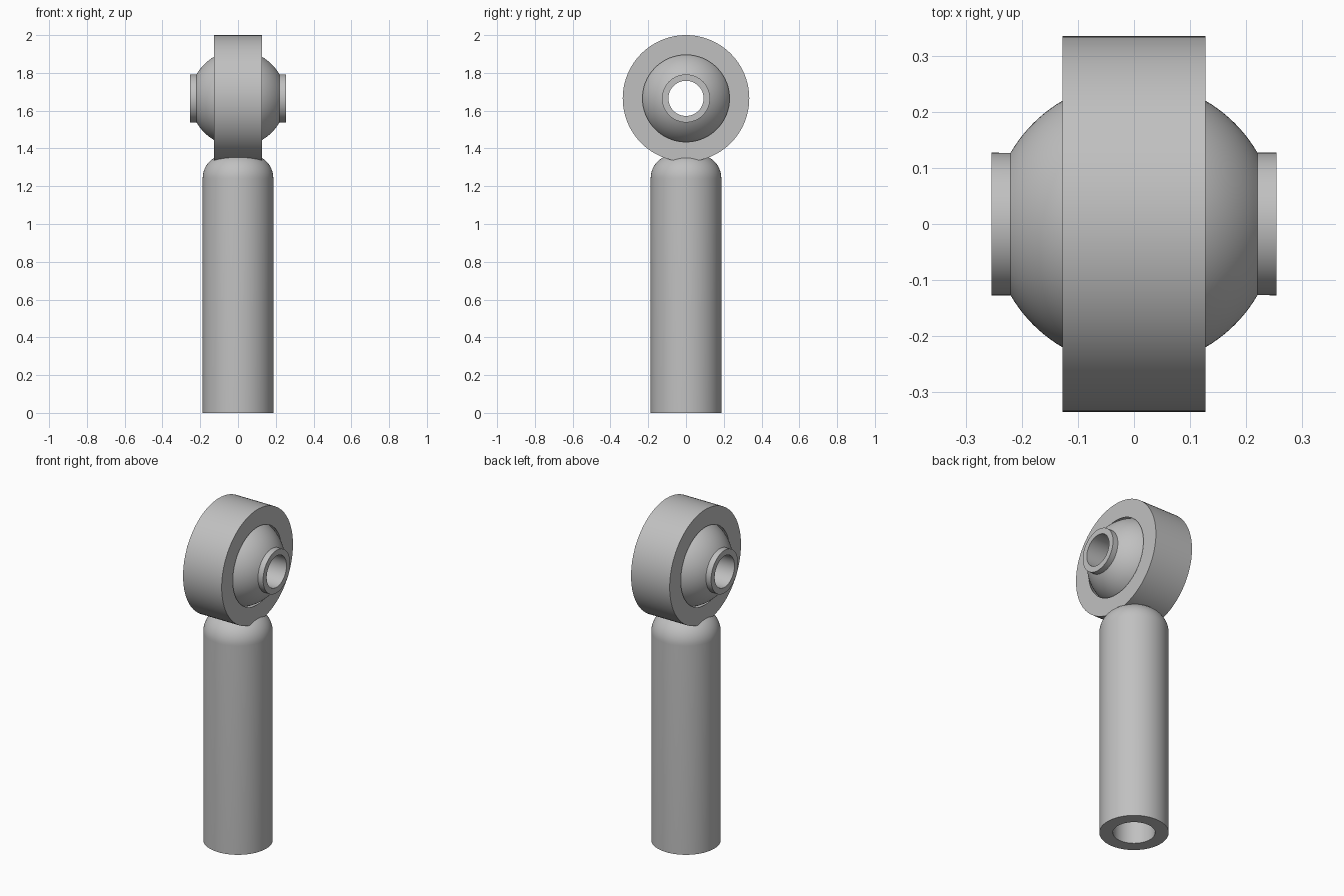
import bpy, bmesh
from math import sin, cos, pi, asin, radians
from mathutils import Vector

cube = bpy.data.objects.get("Cube")
if cube:
    bpy.data.objects.remove(cube)

# One plain steel colour
steel = bpy.data.materials.new("steel_grey")
steel.use_nodes = True
steel.diffuse_color = (0.53, 0.53, 0.53, 1)
steel.node_tree.nodes["Principled BSDF"].inputs["Base Color"].default_value = steel.diffuse_color

EYE = Vector((0, 0, 1.665))
SIDES = 96


def arc(radius, start, end, steps, along=0.0, out=0.0):
    """Points (along axis, distance from axis) on an arc."""
    angles = [start + (end - start) * i / steps for i in range(steps + 1)]
    return [(along + radius * sin(a), out + radius * cos(a)) for a in angles]


def lathe(name, profile, axis, centre, closed):
    """Spin a profile of (along, out) points about the axis."""
    bm = bmesh.new()
    side = Vector((0, 1, 0))
    verts = [bm.verts.new(centre + axis * a + side * r) for a, r in profile]
    pairs = list(zip(verts, verts[1:]))
    if closed:
        pairs.append((verts[-1], verts[0]))
    edges = [bm.edges.new(p) for p in pairs]
    bmesh.ops.spin(bm, geom=verts + edges, cent=centre, axis=axis,
                   angle=2 * pi, steps=SIDES, use_duplicate=False)
    bmesh.ops.remove_doubles(bm, verts=bm.verts, dist=0.0002)
    bmesh.ops.recalc_face_normals(bm, faces=bm.faces)
    mesh = bpy.data.meshes.new(name)
    bm.to_mesh(mesh)
    bm.free()
    mesh.materials.append(steel)
    obj = bpy.data.objects.new(name, mesh)
    bpy.context.collection.objects.link(obj)
    return obj


X, Z = Vector((1, 0, 0)), Vector((0, 0, 1))

# Eye ring with a spherical socket
half, ring_r, socket_r = 0.127, 0.335, 0.263
tilt = asin(half / socket_r)
ring = lathe("eye_housing",
             [(-half, ring_r), (half, ring_r)] + arc(socket_r, tilt, -tilt, 16),
             X, EYE, True)

# Shank with a rounded shoulder and a blind bore
shank_r, fillet, bore_r, bore_top = 0.187, 0.127, 0.114, 1.0
shank = lathe("shank",
              [(bore_top, 0), (bore_top, bore_r), (0, bore_r), (0, shank_r)]
              + arc(fillet, 0, pi / 2, 16, 1.242, shank_r - fillet)
              + [(1.242 + fillet, 0)],
              Z, Vector(), False)

# Weld the shank into the housing
weld = ring.modifiers.new("weld", "BOOLEAN")
weld.operation = "UNION"
weld.solver = "EXACT"
weld.object = shank
bpy.context.view_layer.objects.active = ring
bpy.ops.object.modifier_apply(modifier="weld")
bpy.data.objects.remove(shank)

# Swivel ball with a collar on each side and a through bore
ball_r, collar_r, hole_r, end = 0.254, 0.127, 0.093, 0.254
lean = asin(0.22 / ball_r)
ball = lathe("swivel_ball",
             [(-end, hole_r), (-end, collar_r)]
             + [(-0.22, collar_r)] + arc(ball_r, -lean, lean, 40)
             + [(0.22, collar_r), (end, collar_r), (end, hole_r)],
             X, EYE, True)

for obj in (ring, ball):
    bpy.ops.object.select_all(action="DESELECT")
    obj.select_set(True)
    bpy.context.view_layer.objects.active = obj
    bpy.ops.object.shade_smooth_by_angle(angle=radians(25))
